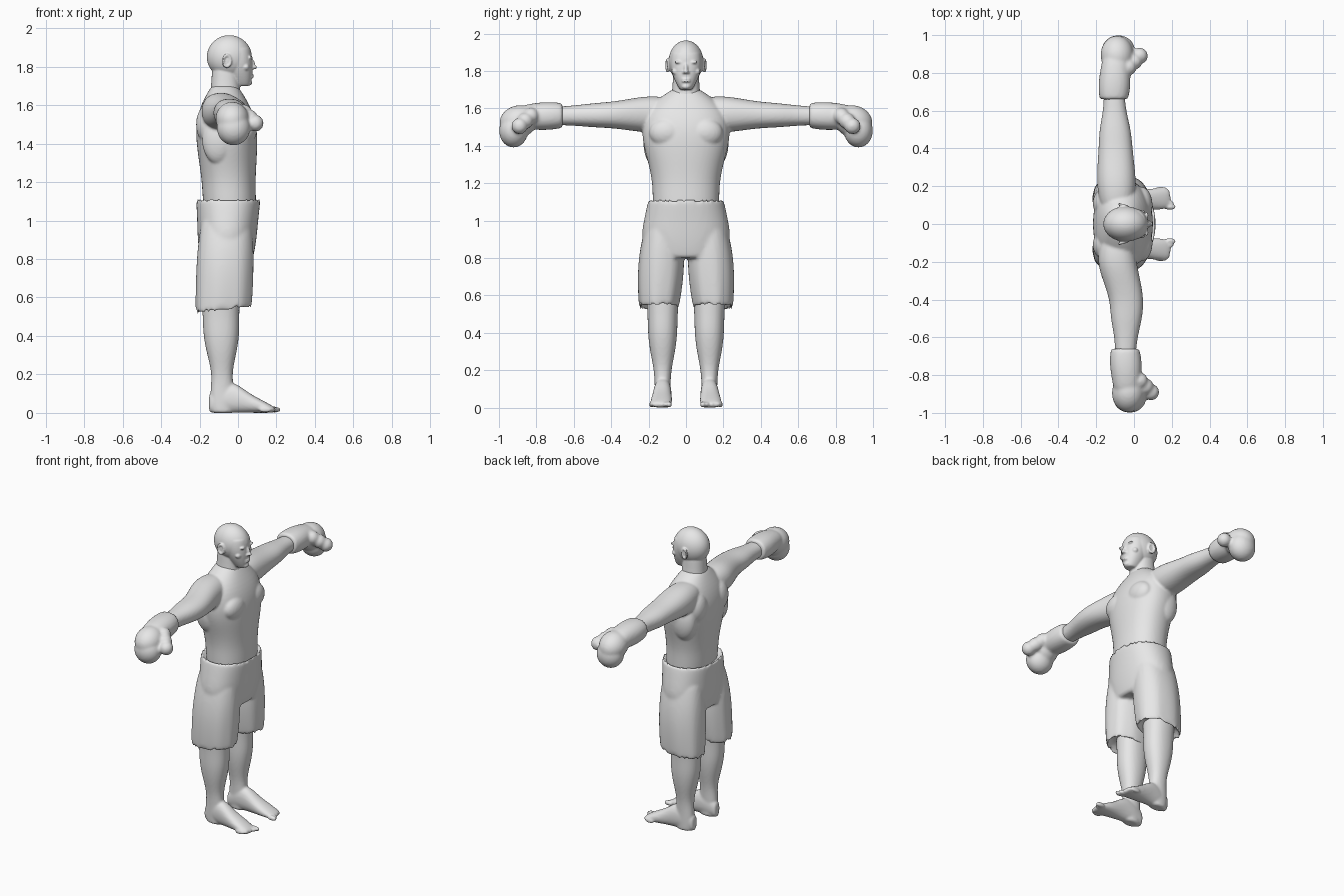
import bpy
import bmesh
import math
from mathutils import Matrix, Vector, Euler

if "Cube" in bpy.data.objects:
    bpy.data.objects.remove(bpy.data.objects["Cube"])

grey = bpy.data.materials.new("plain_grey")
grey.use_nodes = True
colour = (0.8, 0.8, 0.8, 1)
grey.diffuse_color = colour
grey.node_tree.nodes["Principled BSDF"].inputs["Base Color"].default_value = colour

SIDES = 24
BOTH = (1, -1)
X_AXIS, Y_AXIS, Z_AXIS = range(3)


def clamp(value):
    return max(0.0, min(1.0, value))


def rounded(value):
    """Push a cosine or sine outward a little, for a slightly squared oval."""
    return math.copysign(abs(value) ** 0.9, value)


def tube(bm, axis, start, end, radii, side=1, fold=0.0, hollow=0.0, grounded=False):
    """Skin evenly spaced ovals from start to end; radii are for the two other axes."""
    first, second = [k for k in range(3) if k != axis]
    loops = []
    for step, (wide, tall) in enumerate(radii):
        along = step / (len(radii) - 1)
        centre = Vector(start).lerp(Vector(end), along)
        if grounded:
            centre.z = tall
        loop = []
        for i in range(SIDES):
            angle = math.tau * i / SIDES
            wave = 1 + fold * along * math.sin(8 * angle)
            point = centre.copy()
            point[first] += wide * wave * rounded(math.cos(angle))
            point[second] += tall * wave * rounded(math.sin(angle))
            point.y *= side
            loop.append(bm.verts.new(point))
        loops.append(loop)
    for low, high in zip(loops, loops[1:]):
        for i in range(SIDES):
            j = (i + 1) % SIDES
            bm.faces.new((low[i], low[j], high[j], high[i]))
    caps = [bm.faces.new(loops[0]), bm.faces.new(loops[-1])]
    bmesh.ops.recalc_face_normals(bm, faces=bm.faces)
    bmesh.ops.inset_individual(bm, faces=caps, thickness=0.01)
    if hollow:
        bmesh.ops.inset_individual(bm, faces=caps[1:], thickness=0.01, depth=-hollow)


def blob(bm, centre, radii, side=1, turn=(0, 0, 0)):
    mirror = Matrix.Diagonal((1, side, 1, 1))
    place = Matrix.LocRotScale(Vector(centre), Euler(turn), Vector(radii))
    bmesh.ops.create_uvsphere(bm, u_segments=16, v_segments=10, radius=1, matrix=mirror @ place)


def swing_arm(bm):
    """The right arm is held slightly further forward than the left."""
    for v in bm.verts:
        if v.co.z > 1.3 and v.co.y < -0.2:
            v.co.x += 0.06 * clamp((-v.co.y - 0.2) / 0.2)


def finish(bm, name, voxel, passes):
    """Fuse the overlapping pieces into one smooth skin."""
    bmesh.ops.recalc_face_normals(bm, faces=bm.faces)
    mesh = bpy.data.meshes.new(name)
    bm.to_mesh(mesh)
    bm.free()
    mesh.materials.append(grey)
    obj = bpy.data.objects.new(name, mesh)
    bpy.context.collection.objects.link(obj)
    sub = obj.modifiers.new("round", "SUBSURF")
    sub.levels = sub.render_levels = 2
    fuse = obj.modifiers.new("fuse", "REMESH")
    fuse.mode = "VOXEL"
    fuse.voxel_size = voxel
    fuse.use_smooth_shade = True
    soft = obj.modifiers.new("soften", "SMOOTH")
    soft.factor = 0.5
    soft.iterations = passes


# Body: torso, arms, legs and feet
body = bmesh.new()
tube(body, Z_AXIS, start=(-.04, 0, 1), end=(-.07, 0, 1.7), radii=[
    (.13, .17), (.14, .18), (.14, .18), (.15, .2), (.16, .23), (.16, .24), (.13, .22), (.07, .08)])
for side in BOTH:
    # chest, shoulder blade and side muscles
    blob(body, (.04, .1, 1.47), (.06, .1, .08), side)
    blob(body, (-.16, .11, 1.5), (.06, .08, .1), side)
    blob(body, (-.1, .17, 1.42), (.09, .06, .13), side)
    # arm
    tube(body, Y_AXIS, start=(-.09, .1, 1.57), end=(-.105, .7, 1.56), side=side, radii=[
        (.09, .09), (.105, .1), (.1, .085), (.09, .07), (.085, .065), (.06, .053), (.055, .05)])
    # leg
    tube(body, Z_AXIS, start=(-.09, .125, .6), end=(-.08, .125, 0), side=side, radii=[
        (.1, .09), (.095, .08), (.095, .08), (.075, .068), (.05, .045), (.065, .042), (.06, .04)])
    # foot and toes
    tube(body, X_AXIS, start=(-.15, .12, 0), end=(.19, .135, 0), side=side, grounded=True, radii=[
        (.03, .05), (.045, .08), (.048, .08), (.053, .052), (.06, .034), (.05, .016)])
    for toe in range(5):
        size = .011 if toe else .016
        blob(body, (.19 - .012 * toe, .09 + .024 * toe, .017), (.035, size, .016), side)
swing_arm(body)
finish(body, "body", voxel=.008, passes=3)

# Head: skull, jaw and neck
head = bmesh.new()
blob(head, (-.045, 0, 1.85), (.122, .097, .115))
tube(head, Z_AXIS, start=(.02, 0, 1.7), end=(-.02, 0, 1.9), radii=[
    (.045, .035), (.07, .07), (.083, .088), (.085, .08)])
tube(head, Z_AXIS, start=(-.065, 0, 1.6), end=(-.065, 0, 1.8), radii=[
    (.085, .09), (.075, .072), (.07, .07)])
# nose bridge, nose tip, lips and chin
blob(head, (.077, 0, 1.815), (.012, .011, .03), turn=(0, -.3, 0))
blob(head, (.083, 0, 1.797), (.017, .014, .011))
for lip_height in (1.757, 1.745):
    blob(head, (.068, 0, lip_height), (.014, .026, .006))
blob(head, (.055, 0, 1.717), (.02, .025, .015))
for side in BOTH:
    # nostril, brow, eye and cheekbone
    blob(head, (.074, .012, 1.793), (.013, .008, .008), side)
    blob(head, (.06, .037, 1.846), (.015, .027, .009), side, turn=(.1, 0, -.4))
    blob(head, (.054, .034, 1.826), (.013, .015, .008), side)
    blob(head, (.04, .055, 1.797), (.02, .022, .018), side)
    # ear: a thin bowl inside a rim of beads
    blob(head, (-.058, .094, 1.83), (.018, .007, .03), side)
    for bead in range(14):
        angle = math.tau * bead / 14
        rim = (.02 * math.cos(angle) - .058, .1 - .005 * math.cos(angle), .03 * math.sin(angle) + 1.83)
        blob(head, rim, (.007, .007, .009), side)
finish(head, "head", voxel=.005, passes=2)

# Shorts: hips, then loose folded legs with hollow hems
shorts = bmesh.new()
tube(shorts, Z_AXIS, start=(-.06, 0, .8), end=(-.05, 0, 1.115), hollow=.04, radii=[
    (.14, .21), (.155, .245), (.16, .225), (.17, .203)])
for side in BOTH:
    tube(shorts, Z_AXIS, start=(-.06, .12, 1), end=(-.075, .145, .53), side=side,
         fold=.03, hollow=.06, radii=[
        (.13, .09), (.145, .115), (.15, .125), (.15, .12), (.147, .107)])
# the hem hangs lower at the back
for v in shorts.verts:
    v.co.z += .12 * (v.co.x + .06) * clamp((.8 - v.co.z) / .25)
finish(shorts, "shorts", voxel=.011, passes=2)

# Boxing gloves: padded cuff, curled fist and thumb
for side, name in zip(BOTH, ("left_glove", "right_glove")):
    glove = bmesh.new()
    tube(glove, Y_AXIS, start=(-.107, .66, 1.562), end=(-.097, .88, 1.555), side=side, radii=[
        (.077, .068), (.087, .076), (.08, .073), (.07, .06)])
    blob(glove, (-.09, .895, 1.53), (.09, .107, .087), side, turn=(-.25, 0, 0))
    blob(glove, (-.083, .922, 1.48), (.09, .08, .09), side)
    for joint in range(3):
        blob(glove, (.03 * joint - .03, .03 * joint + .83, 1.56 - .027 * joint), (.045, .045, .044), side)
    swing_arm(glove)
    finish(glove, name, voxel=.009, passes=4)
